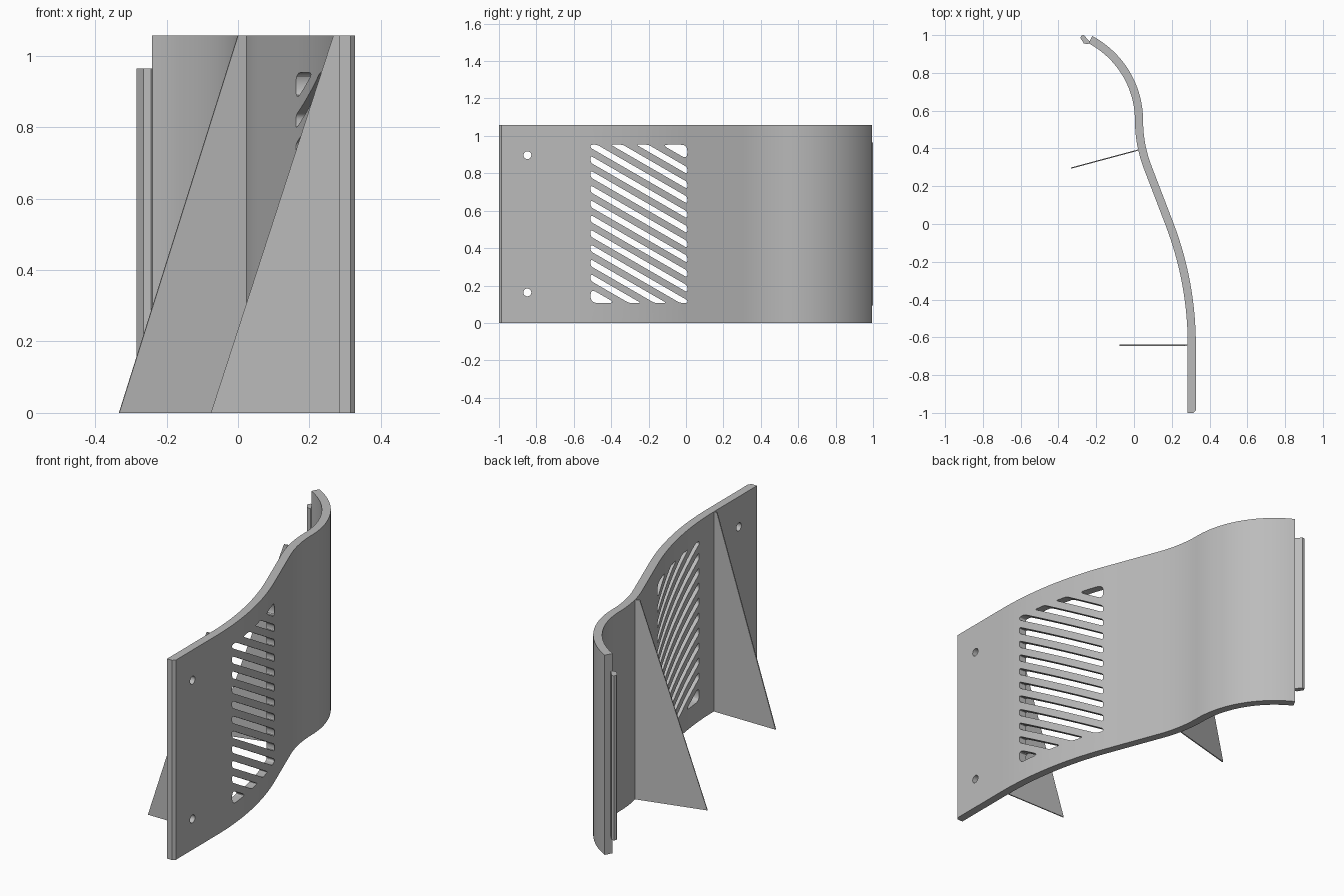
import bpy, bmesh, math
from mathutils import Vector

if "Cube" in bpy.data.objects:
    bpy.data.objects.remove(bpy.data.objects["Cube"], do_unlink=True)

HEIGHT, HALF = 1.057, 0.0215

grey = bpy.data.materials.new("plain grey")
grey.use_nodes = True
grey.diffuse_color = (0.5, 0.5, 0.5, 1)
grey.node_tree.nodes["Principled BSDF"].inputs["Base Color"].default_value = (0.5, 0.5, 0.5, 1)


def add_prisms(name, outlines, shift):
    """Closed prisms: each 3D outline is swept along the shift vector."""
    bm = bmesh.new()
    for outline in outlines:
        a = [bm.verts.new(p) for p in outline]
        b = [bm.verts.new(Vector(p) + Vector(shift)) for p in outline]
        bm.faces.new(a)
        bm.faces.new(b[::-1])
        for i in range(len(a)):
            j = (i + 1) % len(a)
            bm.faces.new((a[j], a[i], b[i], b[j]))
    return finish(name, bm)


def finish(name, bm):
    bmesh.ops.recalc_face_normals(bm, faces=bm.faces)
    mesh = bpy.data.meshes.new(name)
    bm.to_mesh(mesh)
    bm.free()
    mesh.materials.append(grey)
    obj = bpy.data.objects.new(name, mesh)
    bpy.context.collection.objects.link(obj)
    return obj


def clip(poly, normal, limit):
    """Keep the part of a convex 2D polygon where normal . p <= limit."""
    out = []
    for p, q in zip(poly, poly[1:] + poly[:1]):
        dp, dq = normal.dot(p) - limit, normal.dot(q) - limit
        if dp <= 0:
            out.append(p)
        if dp * dq < 0:
            out.append(p.lerp(q, dp / (dp - dq)))
    return out


def rounded(poly, size, steps=5):
    """Round every corner of a 2D polygon with a short curve."""
    out = []
    for i, c in enumerate(poly):
        ends = []
        for n in (poly[i - 1], poly[(i + 1) % len(poly)]):
            length = (n - c).length
            ends.append(c.lerp(n, min(size, 0.45 * length) / length))
        for k in range(steps + 1):
            t = k / steps
            out.append(ends[0].lerp(c, t).lerp(c.lerp(ends[1], t), t))
    return out


# Centre line of the wall: straight, left bend, straight, right bend, left bend
pos, heading = Vector((0.306, -1.0)), 0.0
path = [(pos.copy(), heading), (pos + Vector((0, 0.013)), heading)]
bend = math.radians(21)
for length, turn, steps in ((0.36, 0, 1), (1.79 * bend, bend, 16), (0.32, 0, 1),
                            (0.69 * bend, -bend, 10),
                            (0.485 * math.radians(62), math.radians(62), 24)):
    for _ in range(steps):
        mid = heading + turn / steps / 2
        pos = pos + Vector((-math.sin(mid), math.cos(mid))) * (length / steps)
        heading += turn / steps
        path.append((pos.copy(), heading))

# Curved wall with a chamfered front edge
bm = bmesh.new()
rings = []
for i, (p, h) in enumerate(path):
    side = Vector((math.cos(h), math.sin(h)))
    inner, outer = p - side * HALF, p + side * (0.009 if i == 0 else HALF)
    rings.append([bm.verts.new((q.x, q.y, z)) for q, z in
                  ((inner, 0), (outer, 0), (outer, HEIGHT), (inner, HEIGHT))])
for a, b in zip(rings, rings[1:]):
    for i in range(4):
        j = (i + 1) % 4
        bm.faces.new((a[i], a[j], b[j], b[i]))
bm.faces.new(rings[0])
bm.faces.new(rings[-1][::-1])
wall = finish("curved_wall", bm)

# Cutters: slanted vent slots inside a rounded window, and two screw holes
Y0, Y1, Z0, Z1 = -0.51, 0.007, 0.107, 0.953
slope = math.tan(math.radians(30))
window = [Vector(c) for c in ((Y0, Z0), (Y1, Z0), (Y1, Z1), (Y0, Z1))]
across = Vector((slope, 1))
base = slope * Y0
first, last, bar, count = 0.183, 1.173, 0.042, 12
pitch = (last - first - bar) / count
bands = [(-1, first, 0.035)]
bands += [(first + bar + k * pitch, first + (k + 1) * pitch, 0.014) for k in range(count)]
bands.append((last, 3, 0.035))
shapes = []
for low, high, size in bands:
    poly = clip(clip(window, across, high + base), -across, -(low + base))
    shapes.append(rounded(poly, size))
for z in (0.163, 0.897):
    shapes.append([Vector((-0.848 + 0.021 * math.cos(t), z + 0.021 * math.sin(t)))
                   for t in (math.tau * k / 20 for k in range(20))])
cutter = add_prisms("cutter", [[(-0.3, p.x, p.y) for p in s] for s in shapes], (1, 0, 0))
cutter.hide_render = True

cut = wall.modifiers.new("openings", 'BOOLEAN')
cut.operation, cut.solver, cut.object = 'DIFFERENCE', 'EXACT', cutter
bpy.context.view_layer.objects.active = wall
wall.select_set(True)
bpy.ops.object.modifier_apply(modifier=cut.name)
bpy.data.objects.remove(cutter, do_unlink=True)
bpy.ops.object.shade_smooth_by_angle(angle=math.radians(20))


# Thin triangular support ribs on the inner side
def add_rib(name, root, foot, thickness=0.006):
    root, foot = Vector((*root, 0)), Vector((*foot, 0))
    up = Vector((0, 0, HEIGHT))
    out = (foot - root).normalized()
    normal = Vector((-out.y, out.x, 0)) * thickness
    start = root - out * 0.01
    outline = [start, foot, root + out * 0.018 + up, start + up]
    add_prisms(name, [[p - normal / 2 for p in outline]], normal)


add_rib("rear_rib", (0.017, 0.39), (-0.333, 0.296))
add_rib("front_rib", (0.285, -0.642), (-0.076, -0.642))

# Locking tongue along the rear edge
tongue = [(-0.284, 0.985), (-0.277, 0.999), (-0.265, 1.0),
          (-0.239, 0.970), (-0.232, 0.962), (-0.243, 0.953), (-0.265, 0.955)]
add_prisms("rear_tongue", [[(x, y, 0.093) for x, y in tongue]], (0, 0, 0.871))
